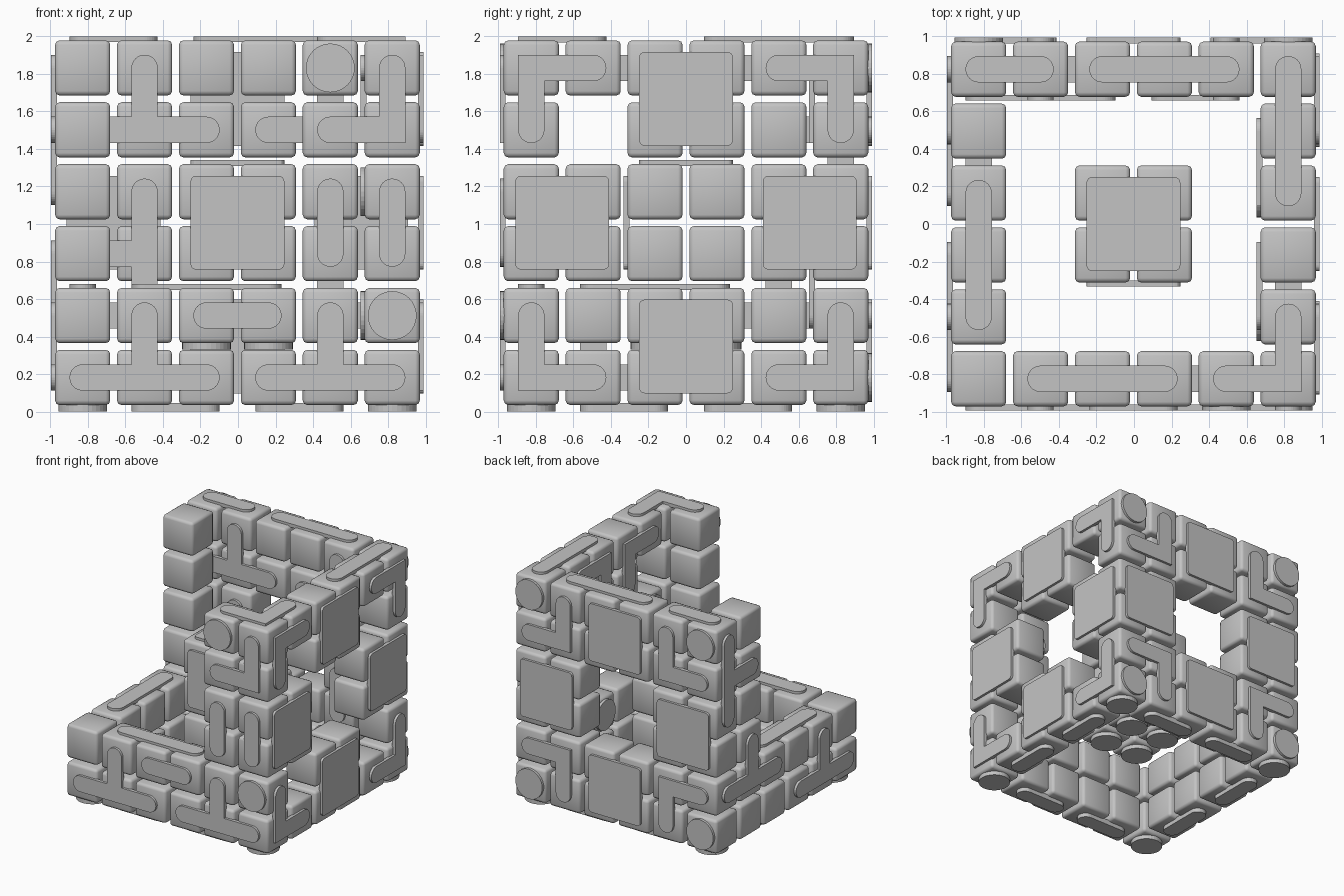
import bpy, bmesh, math
from itertools import product
from mathutils import Vector

if "Cube" in bpy.data.objects:
    bpy.data.objects.remove(bpy.data.objects["Cube"], do_unlink=True)

PITCH, HALF, RAD = 0.33, 0.147, 0.07
CENTRE = Vector((-0.003, 0, 1.007))

grey = bpy.data.materials.new("plain grey")
grey.use_nodes = True
grey.diffuse_color = (0.55, 0.55, 0.55, 1)
grey.node_tree.nodes["Principled BSDF"].inputs["Base Color"].default_value = grey.diffuse_color


def at(i):
    return (i - 2.5) * PITCH


def finish(name, bm, smooth):
    bmesh.ops.recalc_face_normals(bm, faces=bm.faces)
    for f in bm.faces:
        f.smooth = smooth
    mesh = bpy.data.meshes.new(name)
    bm.to_mesh(mesh)
    bm.free()
    mesh.materials.append(grey)
    ob = bpy.data.objects.new(name, mesh)
    bpy.context.scene.collection.objects.link(ob)


def blocks(name, keep):
    """Softly bevelled cubes in every grid cell that the rule keeps."""
    bm = bmesh.new()
    for cell in product(range(6), repeat=3):
        if keep(*cell):
            verts = bmesh.ops.create_cube(bm, size=2 * HALF)["verts"]
            bmesh.ops.translate(bm, verts=verts, vec=CENTRE + Vector(map(at, cell)))
    bmesh.ops.bevel(bm, geom=bm.edges[:], offset=0.024, segments=2,
                    profile=0.5, affect='EDGES')
    finish(name, bm, True)


def arc(c, r, start, sweep, n):
    return [c + r * Vector((math.cos(start + sweep * k / n), math.sin(start + sweep * k / n)))
            for k in range(n + 1)]


def outline(cells):
    """Outline of a rounded strip that follows a tree of neighbouring cells."""
    if len(cells) == 1:
        return arc(Vector(map(at, cells[0])), 0.13, 0, math.tau, 32)[:-1]
    if len(cells) == 4 and all((a + 1, b) in cells or (a - 1, b) in cells for a, b in cells) \
            and len({a for a, b in cells}) == 2:
        mid = Vector((sum(at(a) for a, b in cells), sum(at(b) for a, b in cells))) / 4
        pts = []
        for k, (sx, sy) in enumerate(((1, 1), (-1, 1), (-1, -1), (1, -1))):
            pts += arc(mid + 0.22 * Vector((sx, sy)), 0.03, k * math.pi / 2, math.pi / 2, 4)
        return pts
    node = cells[0]
    d = next(e for e in ((1, 0), (0, 1), (-1, 0), (0, -1))
             if (node[0] + e[0], node[1] + e[1]) in cells)
    start, pts = (node, d), []
    while True:
        node = (node[0] + d[0], node[1] + d[1])
        right = (d[1], -d[0])
        for e in (right, d, (-d[1], d[0]), (-d[0], -d[1])):
            if (node[0] + e[0], node[1] + e[1]) in cells:
                break
        c = Vector(map(at, node))
        if e == (-d[0], -d[1]):
            pts += arc(c, RAD, math.atan2(right[1], right[0]), math.pi, 16)
        elif e != d:
            pts.append(c + RAD * (Vector(right) + Vector((e[1], -e[0]))))
        d = e
        if (node, d) == start:
            return pts


def plates(name, axis, layer, side, shapes):
    """Raised strips on one side of a layer; each shape lists its cells."""
    bm = bmesh.new()
    rise = 0.035 if (axis, side) == (2, -1) else 0.021
    base = at(layer) + side * (HALF - 0.01)
    top = at(layer) + side * (HALF + rise)
    for shape in shapes:
        cells = [(int(s[0]), int(s[1])) for s in shape.split()]
        ring = []
        for p in outline(cells):
            co = list(p)
            co.insert(axis, base)
            ring.append(bm.verts.new(Vector(co) + CENTRE))
        face = bm.faces.new(ring)
        ext = bmesh.ops.extrude_face_region(bm, geom=[face])["geom"]
        shift = Vector((0, 0, 0))
        shift[axis] = top - base
        bmesh.ops.translate(bm, vec=shift, verts=[v for v in ext if isinstance(v, bmesh.types.BMVert)])
    finish(name, bm, False)


def square(a, b):
    return f"{a}{b} {a + 1}{b} {a + 1}{b + 1} {a}{b + 1}"


mids = (2, 3)
ring_squares = [square(2, 4), square(0, 2), square(4, 2), square(2, 0)]

# Block walls and the core
blocks("back_wall", lambda x, y, z: y == 5 and not (x in mids and z in mids))
blocks("left_wall", lambda x, y, z: x == 5 and 0 < y < 5
       and not (y in mids and z in mids) and not (y in (1, 4) and z in (1, 4)))
blocks("front_wall", lambda x, y, z: y == 0 and (z < 2 or x > 3))
blocks("right_wall", lambda x, y, z: x == 0 and 0 < y < 5 and (z < 2 or y == 4))
blocks("core", lambda x, y, z: x in mids and y in mids and 1 <= z <= 3)

# Strips on the outer sides
plates("front_plates", 1, 0, -1, ["00 10 20 11", "30 40 50 41", "21 31", "51",
                                  "42 43", "52 53", "44 54 55", "45"])
plates("left_plates", 0, 5, 1, ring_squares + ["04 05 15", "45 55 54",
                                               "01 00 10", "40 50 51"])
plates("back_plates", 1, 5, 1, ring_squares + ["05", "55", "00", "50", "15 14 04",
                                               "45 44 54", "10 11 01", "40 41 51"])
plates("right_plates", 0, 0, -1, ["55 54 53 44", "51 41 31 42", "20 10 00 11"])
plates("top_plates", 2, 5, 1, ["05 15", "25 35 45", "53 54 55", "40 50 51"])
plates("low_top_plates", 2, 1, 1, ["01 02 03", "10 20 30"])
plates("bottom_plates", 2, 0, -1, ["00", "05", "50", "55"]
       + [f"{a}{b} {a + 1}{b}" for a in (1, 3) for b in (0, 5)]
       + [f"{b}{a} {b}{a + 1}" for a in (1, 3) for b in (0, 5)])

# Strips on the inner sides
plates("back_inner_plates", 1, 5, -1, ["04 14 24 15", "34 44 45", "13 12 11 02", "41 42"])
plates("left_inner_plates", 0, 5, -1, ["15 25 24", "45 35 34", "31", "13"])

# Plates on the core
plates("core_front_plate", 1, 2, -1, [square(2, 2)])
plates("core_top_plate", 2, 3, 1, [square(2, 2)])
plates("core_bottom_discs", 2, 1, -1, ["22", "23", "32", "33"])
